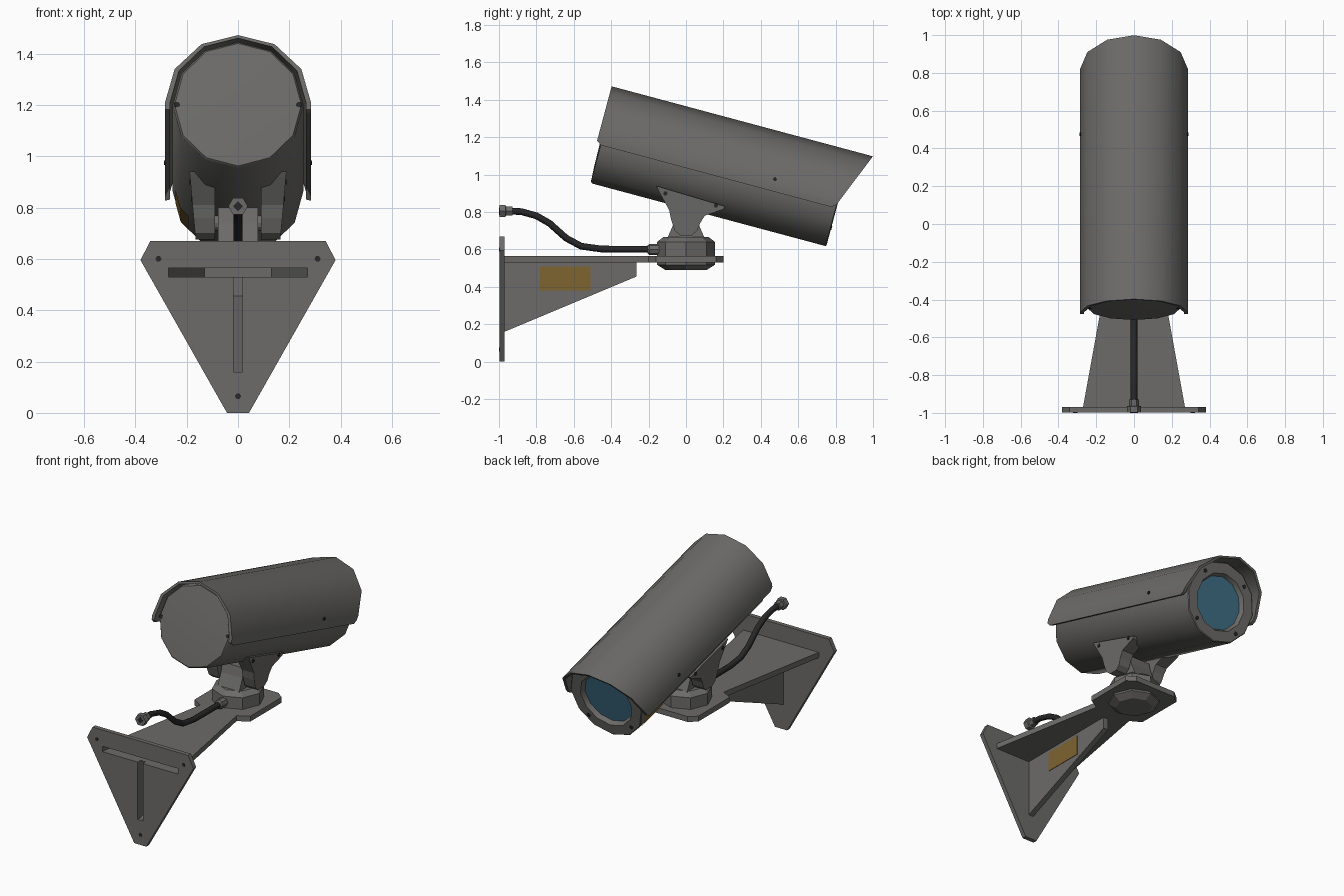
import bpy, bmesh, math
from mathutils import Matrix, Vector

if "Cube" in bpy.data.objects:
    bpy.data.objects.remove(bpy.data.objects["Cube"], do_unlink=True)


def material(name, rgb):
    m = bpy.data.materials.new(name)
    m.use_nodes = True
    m.diffuse_color = (*rgb, 1)
    m.node_tree.nodes["Principled BSDF"].inputs["Base Color"].default_value = (*rgb, 1)
    return m


GREY = material("warm_grey_paint", (0.15, 0.147, 0.14))
BLACK = material("black_rubber", (0.02, 0.02, 0.02))
GLASS = material("blue_glass", (0.05, 0.16, 0.24))
ORANGE = material("orange_label", (0.21, 0.126, 0.03))

# Tilted frame of the housing: x across, y up, z along the lens axis
TILT = math.radians(15)
ALONG = Vector((0, math.cos(TILT), -math.sin(TILT)))
UP = Vector((0, math.sin(TILT), math.cos(TILT)))
HOUSING = Matrix((Vector((1, 0, 0)), UP, ALONG)).transposed().to_4x4()
HOUSING.translation = UP * 1.045


def finish(name, bm, mat, matrix=Matrix(), smooth=False):
    bmesh.ops.transform(bm, matrix=matrix, verts=bm.verts)
    bmesh.ops.recalc_face_normals(bm, faces=bm.faces)
    mesh = bpy.data.meshes.new(name)
    bm.to_mesh(mesh)
    bm.free()
    mesh.materials.append(mat)
    ob = bpy.data.objects.new(name, mesh)
    bpy.context.collection.objects.link(ob)
    if smooth:
        bpy.ops.object.select_all(action='DESELECT')
        ob.select_set(True)
        bpy.context.view_layer.objects.active = ob
        bpy.ops.object.shade_smooth_by_angle(angle=math.radians(40))
    return ob


def lathe(name, profile, mat, matrix=Matrix(), sides=12, smooth=False):
    """Spin (radius, height) points around local z."""
    bm = bmesh.new()
    vs = [bm.verts.new((r, 0, h)) for r, h in profile]
    es = [bm.edges.new(p) for p in zip(vs, vs[1:])]
    bmesh.ops.spin(bm, geom=vs + es, cent=(0, 0, 0), axis=(0, 0, 1),
                   angle=math.tau, steps=sides, use_merge=True)
    bmesh.ops.remove_doubles(bm, verts=bm.verts, dist=0.0005)
    return finish(name, bm, mat, matrix, smooth)


def prism(name, points, lo, hi, axis, mat=GREY, hole=None, open_back=False, shape=None):
    """Extrude an outline along the given axis (0=x, 1=y, 2=z)."""
    def place(p, d):
        c = list(p)
        c.insert(axis, d)
        return c
    bm = bmesh.new()
    loops = [[bm.verts.new(place(p, lo)) for p in loop] for loop in (points, hole) if loop]
    if hole:
        es = [bm.edges.new((l[i - 1], l[i])) for l in loops for i in range(len(l))]
        bmesh.ops.triangle_fill(bm, edges=es, use_beauty=True)
    else:
        bm.faces.new(loops[0])
    out = bmesh.ops.extrude_face_region(bm, geom=bm.faces[:], use_keep_orig=True)
    new = [g for g in out["geom"] if isinstance(g, bmesh.types.BMVert)]
    bmesh.ops.translate(bm, verts=new, vec=place((0, 0), hi - lo))
    if shape:
        for v in new:
            shape(v)
    if open_back:
        ends = [f for f in bm.faces if f.calc_center_median().y < WALL_IN + 0.001]
        bmesh.ops.delete(bm, geom=ends, context='FACES')
    return finish(name, bm, mat)


def facing(pos, direction):
    rot = Vector(direction).to_track_quat('Z', 'Y').to_matrix().to_4x4()
    return Matrix.Translation(pos) @ rot


def screw(name, pos, direction, r=0.012):
    lathe(name, [(0, -0.004), (r, -0.004), (r, 0.003), (0, 0.003)], BLACK,
          facing(pos, direction), 6)


def mirrored(half):
    return half + [(-x, z) for x, z in reversed(half)]


SIDES = (("left", 1), ("right", -1))
WALL_IN = -0.97

# Wall plate with a T-shaped slot
prism("wall_plate", mirrored([(0.043, 0), (0.38, 0.595), (0.342, 0.67)]), -0.998, WALL_IN, 1,
      hole=mirrored([(0.018, 0.16), (0.018, 0.53), (0.27, 0.53), (0.27, 0.565)]))
for i, (x, z) in enumerate([(0.31, 0.6), (-0.31, 0.6), (0, 0.065)]):
    screw(f"wall_screw_{i}", (x, -0.997, z), (0, -1, 0))

# Hollow arm, gusset and turret plate
prism("arm", mirrored([(0.27, WALL_IN), (0.13, -0.2)]), 0.53, 0.565, 2, open_back=True)
prism("gusset", [(WALL_IN, 0.16), (WALL_IN, 0.53), (-0.265, 0.53), (-0.265, 0.455)],
      -0.018, 0.018, 0, open_back=True)
prism("turret_plate", mirrored([(0.13, -0.2), (0.2, -0.16), (0.2, 0.16), (0.15, 0.2)]),
      0.53, 0.565, 2)
prism("gusset_label", [(-0.78, 0.38), (-0.51, 0.38), (-0.51, 0.51), (-0.78, 0.51)],
      0.017, 0.021, 0, ORANGE)

# Turret base and lower knob
lathe("turret_base", [(0, 0.56), (0.155, 0.56), (0.155, 0.64), (0.12, 0.667), (0, 0.667)],
      GREY, sides=8)
lathe("lower_knob", [(0, 0.49), (0.11, 0.49), (0.155, 0.518), (0.155, 0.535), (0, 0.535)],
      GREY, sides=8)
prism("pivot_lug", [(-0.1, 0.66), (0.1, 0.66), (0.065, 0.74), (0.05, 0.8), (-0.05, 0.8),
                    (-0.065, 0.74)], -0.077, 0.077, 0)
lathe("pivot_pin", [(0, -0.12), (0.03, -0.12), (0.03, 0.12), (0, 0.12)], GREY,
      facing((0, 0, 0.74), (1, 0, 0)))

# Yoke arms, flaring outward toward the housing
YOKE = [(-0.16, 0.94), (0.21, 0.83), (0.2, 0.815), (0.1, 0.78), (0.075, 0.74), (0.06, 0.7),
        (0.03, 0.675), (-0.03, 0.675), (-0.06, 0.7), (-0.08, 0.76), (-0.09, 0.81), (-0.15, 0.92)]
for side, s in SIDES:
    def flare(v):
        v.co.x = s * (0.165 + (v.co.z - 0.675) * 0.09)
    prism(f"{side}_yoke_arm", YOKE, s * 0.09, s * 0.17, 0, shape=flare)
    for end, y, z in (("back", -0.11, 0.9), ("front", 0.16, 0.835)):
        screw(f"{side}_{end}_yoke_screw", (s * (0.166 + (z - 0.675) * 0.09), y, z), (s, 0, 0))

# Housing with recessed window
lathe("housing", [(0, -0.747), (0.15, -0.745), (0.247, -0.74), (0.255, -0.73), (0.255, 0.56),
                  (0.25, 0.565), (0.183, 0.565), (0.168, 0.535), (0, 0.535)],
      GREY, HOUSING, smooth=True)
lathe("window", [(0, 0.537), (0.169, 0.537)], GLASS, HOUSING)
for side, s in SIDES:
    screw(f"{side}_cap_screw", HOUSING @ Vector((s * 0.238, 0, -0.741)), -ALONG)
    screw(f"{side}_shield_screw", HOUSING @ Vector((s * 0.285, 0.02, 0.207)), (s, 0, 0), 0.01)
    for end, e in (("upper", 1), ("lower", -1)):
        screw(f"{side}_{end}_window_screw",
              HOUSING @ Vector((s * 0.153, e * 0.153, 0.565)), ALONG, 0.014)

# Sun shield: half-round shell with a raked front edge
bm = bmesh.new()
rows = []
for rx, ry, drop in ((0.285, 0.274, -0.045), (0.265, 0.262, -0.04)):
    arc = [(rx * math.cos(a * math.pi / 6), ry * math.sin(a * math.pi / 6)) for a in range(7)]
    section = [(rx, drop), (rx, -0.027)] + arc + [(-rx, -0.027), (-rx, drop)]
    for front in (True, False):
        row = []
        for x, y in section:
            low = y < -0.03
            along = 0.681 - 0.404 * (0.274 - y) - 0.015 * low if front else -0.765 + 0.027 * low
            row.append(bm.verts.new((x, y, along)))
        rows.append(row)
outer_f, outer_b, inner_f, inner_b = rows
for a, b in ((outer_f, outer_b), (outer_b, inner_b), (inner_b, inner_f), (inner_f, outer_f)):
    for i in range(len(a) - 1):
        bm.faces.new((a[i], a[i + 1], b[i + 1], b[i]))
for i in (0, -1):
    bm.faces.new((outer_f[i], outer_b[i], inner_b[i], inner_f[i]))
finish("sun_shield", bm, GREY, HOUSING, True)

# Label wrapped over the lower right side of the housing
bm = bmesh.new()
strip = [[bm.verts.new((x, y, z)) for z in (0.33, 0.53)]
         for x, y in ((-0.244, -0.055), (-0.224, -0.13), (-0.193, -0.162))]
for a, b in zip(strip, strip[1:]):
    bm.faces.new((a[0], a[1], b[1], b[0]))
finish("housing_label", bm, ORANGE, HOUSING)

# Cable with its gland and plug
curve = bpy.data.curves.new("cable", 'CURVE')
curve.dimensions = '3D'
curve.bevel_depth = 0.018
curve.bevel_resolution = 2
path = [(-0.94, 0.805), (-0.88, 0.802), (-0.8, 0.78), (-0.73, 0.74), (-0.64, 0.66),
        (-0.56, 0.617), (-0.45, 0.602), (-0.15, 0.6)]
spline = curve.splines.new('POLY')
spline.points.add(len(path) - 1)
for p, (y, z) in zip(spline.points, path):
    p.co = (0, y, z, 1)
curve.materials.append(BLACK)
bpy.context.collection.objects.link(bpy.data.objects.new("cable", curve))
lathe("cable_gland", [(0, 0), (0.022, 0), (0.03, 0.01), (0.03, 0.06), (0, 0.06)], GREY,
      facing((0, -0.205, 0.6), (0, 1, 0)), 8)
lathe("cable_plug", [(0, 0), (0.038, 0), (0.038, 0.033), (0.027, 0.035), (0.027, 0.07), (0, 0.07)],
      GREY, facing((0, -0.998, 0.805), (0, 1, 0)), 6)
lathe("plug_socket", [(0, 0), (0.02, 0), (0.02, 0.004), (0, 0.004)], BLACK,
      facing((0, -1, 0.805), (0, 1, 0)), 4)
